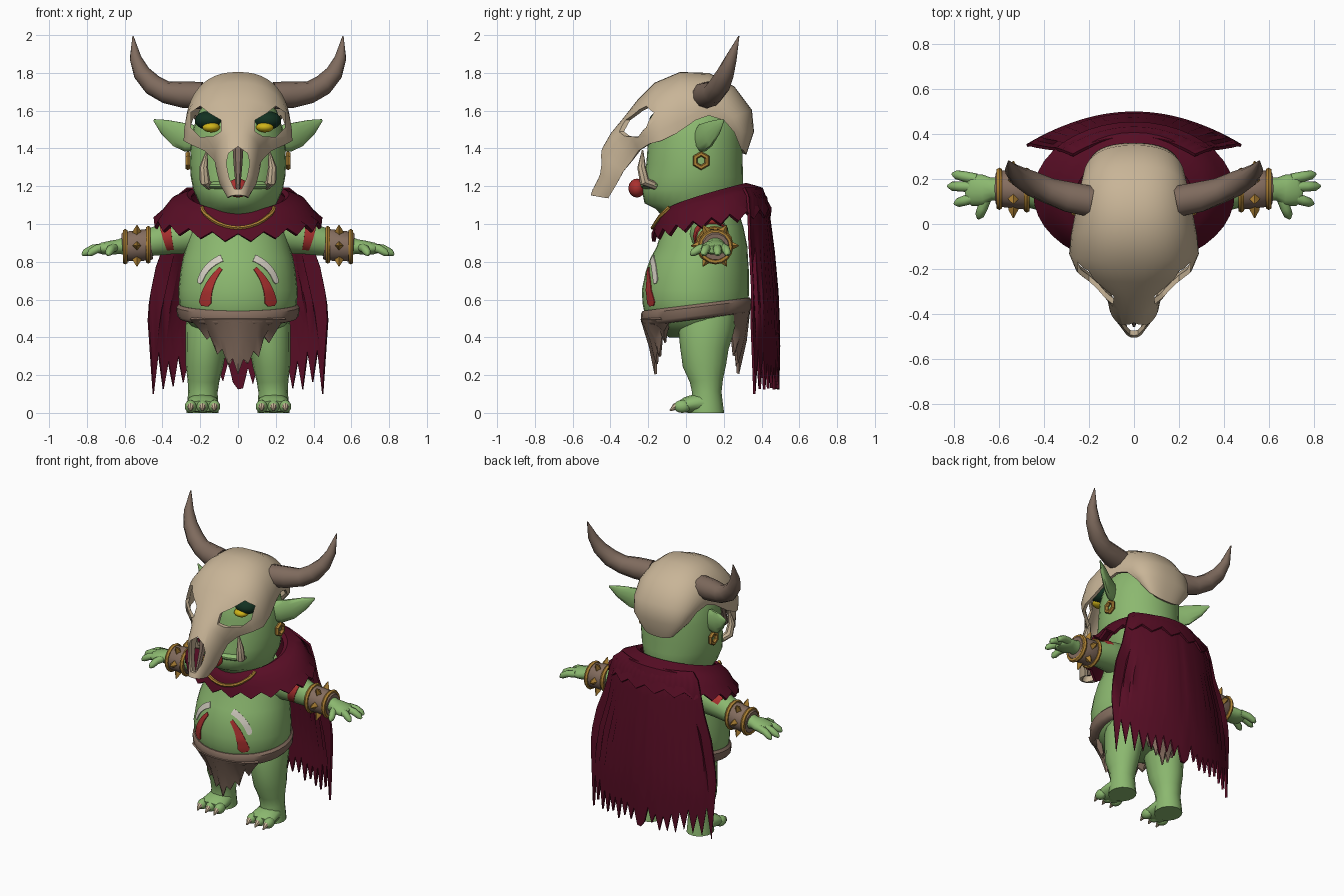
import bpy, bmesh, math, random
from mathutils import Vector, Matrix

if "Cube" in bpy.data.objects:
    bpy.data.objects.remove(bpy.data.objects["Cube"])

random.seed(4)
COLS = {"green_skin": (.26, .48, .16), "bone": (.58, .46, .31), "horn_brown": (.21, .145, .11),
        "cloth_brown": (.235, .155, .115), "maroon_cloth": (.095, .004, .018), "gold": (.42, .22, .035),
        "red_paint": (.40, .03, .028), "white_paint": (.66, .62, .54), "eye_yellow": (.62, .45, .01),
        "dark_green": (.006, .03, .015)}
MATS = {}
for k, c in COLS.items():
    MATS[k] = bpy.data.materials.new(k)
    MATS[k].diffuse_color = (*c, 1)


def finish(name, bm, mat, mirror=False, solid=0, angle=40, cutter=None):
    """Turn a bmesh into a shaded object, with mirrored half, thickness and cuts."""
    bmesh.ops.recalc_face_normals(bm, faces=bm.faces[:])
    me = bpy.data.meshes.new(name)
    bm.to_mesh(me)
    bm.free()
    me.materials.append(MATS[mat])
    ob = bpy.data.objects.new(name, me)
    bpy.context.collection.objects.link(ob)
    bpy.ops.object.select_all(action='DESELECT')
    ob.select_set(True)
    bpy.context.view_layer.objects.active = ob
    if mirror:
        ob.modifiers.new("mirror", 'MIRROR').use_mirror_merge = False
    if solid:
        m = ob.modifiers.new("solid", 'SOLIDIFY')
        m.thickness, m.offset = solid, 0
    if cutter:
        m = ob.modifiers.new("cut", 'BOOLEAN')
        m.operation, m.solver, m.object = 'DIFFERENCE', 'EXACT', cutter
    for m in list(ob.modifiers):
        bpy.ops.object.modifier_apply(modifier=m.name)
    bpy.ops.object.shade_smooth_by_angle(angle=math.radians(angle))
    return ob


def skin(bm, rows, closed=True, caps=True):
    """Join rows of points with quads."""
    vs = [[bm.verts.new(p) for p in r] for r in rows]
    n = len(vs[0])
    for a, b in zip(vs, vs[1:]):
        for i in range(n if closed else n - 1):
            j = (i + 1) % n
            bm.faces.new((a[i], a[j], b[j], b[i]))
    if caps and closed:
        bm.faces.new(vs[0])
        bm.faces.new(vs[-1])
    return bm


def tube(bm, pts, sides=10, ref=(0, 0, 1)):
    """Round or oval tube; points are x, y, z, r or x, y, z, rx, ry."""
    P, rows = [Vector(p[:3]) for p in pts], []
    for i, p in enumerate(pts):
        t = (P[min(i + 1, len(P) - 1)] - P[max(i - 1, 0)]).normalized()
        b = t.cross(Vector(ref)).normalized()
        n = b.cross(t)
        angs = [math.tau * k / sides for k in range(sides)]
        rows.append([P[i] + b * p[3] * math.cos(a) + n * p[-1] * math.sin(a) for a in angs])
    return skin(bm, rows)


def loft(bm, rings, sides=32, tilt=0, caps=True):
    """Stack of horizontal ovals: z, centre y, rx, ry."""
    angs = [math.tau * k / sides for k in range(sides)]
    return skin(bm, [[(rx * math.sin(a), cy - ry * math.cos(a), z - tilt * math.cos(a)) for a in angs]
                     for z, cy, rx, ry in rings], caps=caps)


def ball(bm, c, s):
    bmesh.ops.create_uvsphere(bm, u_segments=14, v_segments=9, radius=1,
                              matrix=Matrix.Translation(c) @ Matrix.Diagonal((*s, 1)))
    return bm


def prism(bm, poly, y0, y1):
    skin(bm, [[(x, y, z) for x, z in poly] for y in (y0, y1)])


def torus(bm, mat, R, r, n=16, m=6):
    rows = [[mat @ Vector(((R + r * math.cos(b)) * math.cos(a), (R + r * math.cos(b)) * math.sin(a), r * math.sin(b)))
             for b in [math.tau * j / m for j in range(m)]] for a in [math.tau * i / n for i in range(n)]]
    return skin(bm, rows + [rows[0]], caps=False)


new = bmesh.new
# Torso, head and limbs
TORSO = [(.40, .06, .14, .15), (.46, .055, .25, .24), (.52, .05, .295, .268), (.58, .05, .312, .28), (.65, .05, .316, .284),
         (.75, .06, .305, .273), (.82, .07, .292, .258), (.88, .085, .275, .24), (.98, .09, .25, .215), (1.06, .09, .2, .19)]
finish("torso", loft(new(), TORSO), "green_skin")
finish("head", loft(new(), [(1.0, .08, .17, .17), (1.08, .05, .19, .21), (1.11, .03, .205, .25), (1.18, .035, .237, .268),
                            (1.25, .04, .25, .262), (1.32, .045, .255, .255), (1.45, .05, .248, .25), (1.52, .055, .232, .24),
                            (1.6, .06, .205, .21), (1.68, .07, .14, .15), (1.73, .08, .05, .06)]), "green_skin", angle=55)
finish("lower_lip", ball(new(), (0, -.17, 1.205), (.18, .075, .03)), "green_skin")
bm = tube(new(), [(.18, .11, .95, .10, .10), (.28, .13, .94, .10, .10), (.36, .137, .928, .091), (.45, .145, .905, .076),
                  (.55, .155, .888, .062), (.63, .155, .88, .05, .04), (.67, .15, .875, .07, .038),
                  (.72, .15, .87, .07, .032), (.745, .15, .865, .045, .02)], 14)
for tx, ty, bx, by in [(.805, .222, .70, .20), (.825, .168, .71, .165), (.795, .09, .70, .12), (.69, .025, .655, .115)]:
    tube(bm, [(bx, by, .875, .024), ((bx + tx) / 2, (by + ty) / 2, .868, .023),
              (tx * .85 + bx * .15, ty * .85 + by * .15, .848, .02), (tx, ty, .835, .007)], 8)
finish("arms_and_hands", bm, "green_skin", mirror=True, angle=60)
bm = tube(new(), [(.14, .12, .54, .12, .15), (.158, .105, .44, .122, .148), (.17, .097, .34, .108, .128),
                  (.178, .098, .25, .1, .115), (.183, .108, .17, .084, .088), (.186, .11, .11, .078, .078),
                  (.187, .11, .05, .082, .085), (.187, .11, 0, .085, .092)], 16, (0, 1, 0))
tube(bm, [(.187, .15, .04, .07, .04), (.187, .08, .055, .083, .055), (.188, 0, .042, .09, .042), (.188, -.03, .035, .08, .03)], 12)
for x in (.125, .188, .251):
    ball(bm, (x, -.02, .034), (.032, .045, .034))
finish("legs_and_feet", bm, "green_skin", mirror=True, angle=60)
bm = new()
for x in (.125, .188, .251):
    tube(bm, [(x, -.03, .042, .021), (x, -.058, .033, .018), (x, -.085, .012, .004)], 8)
finish("toe_claws", bm, "bone", mirror=True)

# Pointed ears, earrings, eyes, mouth
finish("ears", tube(new(), [(.20, .06, 1.44, .03, .055), (.26, .085, 1.455, .03, .078), (.32, .12, 1.475, .022, .07),
                            (.39, .165, 1.515, .016, .042), (.445, .2, 1.55, .003, .006)], 10), "green_skin", mirror=True, angle=60)
finish("earrings", torus(new(), Matrix.Translation((.265, .08, 1.335)) @ Matrix.Rotation(math.pi / 2, 4, 'Y'), .036, .014, 6),
       "gold", mirror=True, angle=20)
finish("eye_shadows", ball(new(), (.155, -.125, 1.548), (.075, .07, .05)), "dark_green", mirror=True)
finish("eyes", ball(new(), (.142, -.165, 1.512), (.048, .045, .027)), "eye_yellow", mirror=True)
finish("tusks", tube(new(), [(.15, -.16, 1.2, .02), (.175, -.22, 1.225, .028), (.182, -.235, 1.3, .023), (.165, -.23, 1.39, .004)],
                     8, (1, 0, 0)), "bone", mirror=True)
finish("tongue", ball(new(), (0, -.26, 1.19), (.06, .045, .05)), "red_paint")

# Skull mask: arches from the nape over the crown to the snout (top y, top z, side y, side z, half width)
ARCH = [(.31, 1.37, .29, 1.41, .11), (.35, 1.49, .255, 1.49, .19), (.34, 1.6, .2, 1.55, .215), (.25, 1.72, .12, 1.575, .235),
        (.12, 1.79, .05, 1.55, .25), (-.03, 1.795, -.05, 1.48, .27), (-.16, 1.74, -.13, 1.44, .278), (-.25, 1.65, -.19, 1.425, .25),
        (-.32, 1.56, -.245, 1.39, .17), (-.39, 1.475, -.285, 1.335, .115), (-.45, 1.37, -.33, 1.28, .104),
        (-.455, 1.27, -.365, 1.215, .088), (-.495, 1.15, -.41, 1.14, .045)]
rows = []
for ty, tz, sy, sz, w in ARCH:
    row = []
    for k in range(25):
        a = math.radians(-90 + 7.5 * k)
        s, c = math.sin(a), abs(math.cos(a)) ** .85
        row.append((math.copysign(abs(s) ** .85, s) * w, sy + (ty - sy) * c, sz + (tz - sz) * c))
    rows.append(row)
socket = [(.09, 1.49), (.09, 1.55), (.15, 1.585), (.20, 1.625), (.25, 1.59), (.25, 1.51), (.20, 1.46), (.13, 1.465)]
bm = new()
for s in (1, -1):
    prism(bm, [(s * x, z) for x, z in socket], -.65, -.08)
prism(bm, [(0, 1.41), (.05, 1.375), (.062, 1.32), (.045, 1.24), (.018, 1.185), (-.018, 1.185), (-.045, 1.24),
           (-.062, 1.32), (-.05, 1.375)], -.65, -.37)
cutter = finish("skull_cutter", bm, "bone")
cutter.hide_render = True
finish("skull_mask", skin(new(), rows, closed=False), "bone", solid=.02, cutter=cutter)
bpy.data.objects.remove(cutter)
finish("nose_septum", tube(new(), [(0, -.37, 1.42, .03, .02), (0, -.39, 1.3, .022, .02), (0, -.44, 1.17, .01, .02)], 6, (0, 1, 0)),
       "horn_brown")
finish("horns", tube(new(), [(.19, .10, 1.68, .072), (.29, .12, 1.685, .07), (.38, .148, 1.697, .059), (.45, .178, 1.735, .056),
                             (.51, .21, 1.80, .046), (.543, .24, 1.88, .031), (.556, .28, 1.995, .003)], 10, (0, 1, 0)),
       "horn_brown", mirror=True, angle=50)

# Arm guards with gold rims and spikes
finish("arm_guards", tube(new(), [(.46, .15, .892, .08), (.475, .15, .89, .086), (.6, .157, .88, .08), (.612, .157, .879, .07)], 14),
       "cloth_brown", mirror=True)
bm, turn = new(), Matrix.Rotation(math.pi / 2, 4, 'Y')
torus(bm, Matrix.Translation((.475, .15, .89)) @ turn, .086, .014)
torus(bm, Matrix.Translation((.597, .156, .88)) @ turn, .08, .014)
for k in range(6):
    a = math.tau * k / 6 + math.pi / 6
    c, d = Vector((.535, .153, .885)), Vector((0, math.sin(a), math.cos(a)))
    tube(bm, [(*(c + d * .07), .024), (*(c + d * .09), .022), (*(c + d * .127), .002)], 4, (1, 0, 0))
finish("arm_guard_gold", bm, "gold", mirror=True)


# Mantle around the shoulders with a gold cord
def mantle(a, v):
    R = [(.25, -.125, .30, 1.06, 1.215), (.35, -.155, .40, 1.01, 1.185), (.44, -.175, .445, .925, 1.06)]
    i = min(int(v), 1)
    w, y0, y1, z0, z1 = [p + (q - p) * (v - i) for p, q in zip(R[i], R[i + 1])]
    t = (1 - math.cos(a)) / 2
    return Vector((w * math.sin(a), y0 + (y1 - y0) * t, z0 + (z1 - z0) * t ** .7))


rows = [[mantle(math.tau * k / 40, v) + Vector((0, 0, (.022 * (-1) ** k if v == 2 else 0) - .02 * (v == 0)))
         for k in range(40)] for v in (0, .2, .6, 1, 1.5, 2)]
finish("mantle", skin(new(), rows, caps=False), "maroon_cloth", solid=.018)
pts = []
for k in range(-8, 9):
    p = mantle(math.radians(42 * k / 8), 1.45 - 1.1 * (k / 8) ** 2)
    pts.append((p.x, p.y - .012, p.z + .008, .011))
finish("gold_cord", tube(new(), pts, 6), "gold")

# Ragged cape hanging down the back (z, half width, centre y, side curve)
CAPE = [(1.19, .27, .385, .08), (1.13, .32, .425, .1), (1.0, .345, .442, .11), (.8, .375, .465, .13), (.55, .435, .485, .14),
        (.35, .462, .492, .14), (.25, .47, .49, .14), (.12, .475, .487, .14)]
rows = [[] for _ in CAPE]
for i in range(37):
    u = i / 18 - 1
    zb = .12 + random.random() * .05 if i % 2 else .22 + random.random() * .06 + .13 * abs(u) ** 4
    zb = {0: .49, 36: .49, 1: .10, 35: .10}.get(i, zb)
    if abs(u) < .03:
        zb = .125
    for row, (z, w, y, d) in zip(rows, CAPE):
        row.append((w * u, y - d * u * u, zb + (z - .12) * (1.19 - zb) / 1.07))
finish("cape", skin(new(), rows, closed=False), "maroon_cloth", solid=.014)

# Waist wrap with torn front and back flaps
finish("waist_wrap", loft(new(), [(.495, .055, .29, .265), (.5, .055, .31, .28), (.515, .055, .323, .291), (.56, .055, .326, .293),
                                  (.575, .055, .312, .284), (.575, .055, .29, .26)], tilt=.035), "cloth_brown")
for name, sg, zt, half, ym, yb in (("front_flap", -1, .50, .25, -.19, -.16), ("back_flap", 1, .56, .22, .315, .275)):
    rows = [[], [], []]
    for i in range(15):
        u = i / 7 - 1
        y = .05 + sg * .285 * math.sqrt(1 - (u * half / .33) ** 2)
        zb = .2 + .2 * abs(u) ** 1.3 + (.06 if i % 2 == 0 else 0) + random.random() * .03
        rows[0].append((u * half, y, zt))
        rows[1].append((u * half * .92, ym - sg * .1 * u * u, (zt + zb) / 2))
        rows[2].append((u * half * .75, yb - sg * .07 * u * u, zb))
    finish(name, skin(new(), rows, closed=False), "cloth_brown", solid=.014)


# Body paint laid on the belly and upper arms
def belly_y(x, z):
    for a, b in zip(TORSO, TORSO[1:]):
        if a[0] <= z <= b[0]:
            _, cy, rx, ry = [p + (q - p) * (z - a[0]) / (b[0] - a[0]) for p, q in zip(a, b)]
            return cy - ry * math.sqrt(1 - (x / rx) ** 2) - .005


def stripe(name, mat, p0, p1, p2, w0, w1):
    p0, p1, p2, rows = Vector(p0), Vector(p1), Vector(p2), []
    for k in range(13):
        t = k / 12
        c = p0 * (1 - t) ** 2 + p1 * 2 * t * (1 - t) + p2 * t * t
        d = ((p1 - p0) * (1 - t) + (p2 - p1) * t).normalized()
        w = (w0 + (w1 - w0) * t) * (.5 if k == 0 else 1)
        qs = [c + Vector((-d.y, d.x)) * w * s for s in (-1, -.33, .33, 1)]
        rows.append([(q.x, belly_y(q.x, q.y), q.y) for q in qs])
    finish(name, skin(new(), rows, closed=False), mat, mirror=True, solid=.005)


stripe("red_belly_stripes", "red_paint", (.175, .565), (.17, .68), (.09, .765), .034, .01)
stripe("white_belly_stripes", "white_paint", (.205, .685), (.18, .78), (.085, .82), .014, .018)
finish("red_arm_bands", tube(new(), [(.345, .131, .936, .0945), (.36, .132, .934, .0925), (.39, .135, .925, .087)], 14),
       "red_paint", mirror=True)

for m in bpy.data.materials:
    if m.users and not m.is_grease_pencil:
        m.use_nodes = True
        m.node_tree.nodes["Principled BSDF"].inputs["Base Color"].default_value = m.diffuse_color
